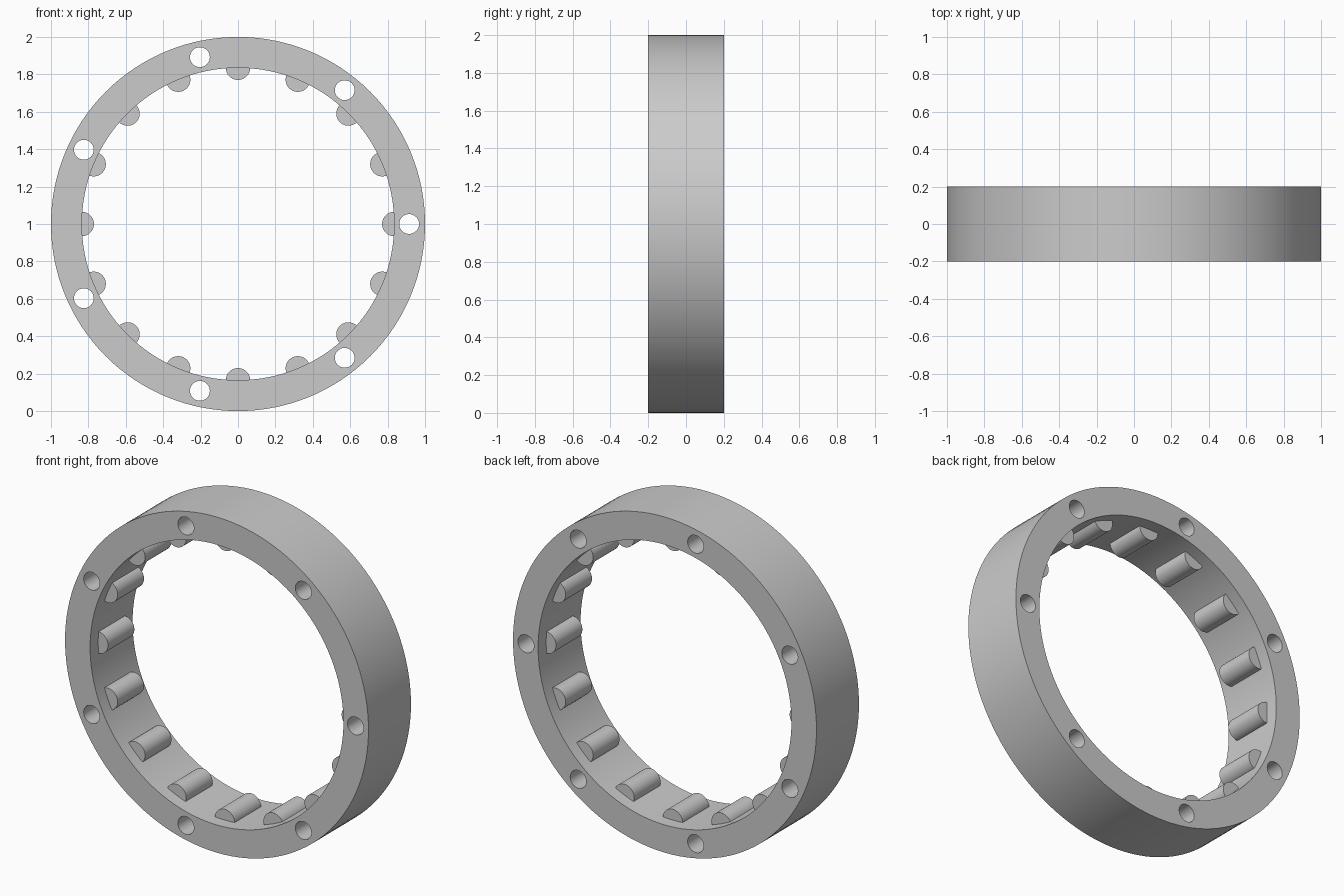
import bpy
import bmesh
import math
from mathutils import Matrix, Vector

cube = bpy.data.objects.get("Cube")
if cube:
    bpy.data.objects.remove(cube, do_unlink=True)

OUTER, INNER, HALF_WIDTH = 1.0, 0.835, 0.2
HOLES, HOLE_ORBIT, HOLE_RADIUS = 7, 0.915, 0.053
RIBS, RIB_RADIUS, RIB_HALF_LENGTH = 16, 0.065, 0.124
CENTRE = Vector((0, 0, 1))

grey = bpy.data.materials.new("plain grey")
grey.use_nodes = True
colour = (0.6, 0.6, 0.6, 1)
grey.diffuse_color = colour
grey.node_tree.nodes["Principled BSDF"].inputs["Base Color"].default_value = colour


def make_object(name, bm):
    bmesh.ops.recalc_face_normals(bm, faces=bm.faces)
    mesh = bpy.data.meshes.new(name)
    bm.to_mesh(mesh)
    bm.free()
    mesh.materials.append(grey)
    obj = bpy.data.objects.new(name, mesh)
    bpy.context.collection.objects.link(obj)
    return obj


def select_only(obj):
    bpy.ops.object.select_all(action="DESELECT")
    obj.select_set(True)
    bpy.context.view_layer.objects.active = obj


def extrude_outline(bm, points, half):
    """Solid from an (x, z) outline, running from -half to half along y."""
    face = bm.faces.new([bm.verts.new((x, -half, z)) for x, z in points])
    result = bmesh.ops.extrude_face_region(bm, geom=[face], use_keep_orig=True)
    verts = [v for v in result["geom"] if isinstance(v, bmesh.types.BMVert)]
    bmesh.ops.translate(bm, verts=verts, vec=(0, 2 * half, 0))


def arc(cx, cz, radius, start, end, steps):
    angles = [start + (end - start) * i / steps for i in range(steps + 1)]
    return [(cx + radius * math.cos(a), cz + radius * math.sin(a)) for a in angles]


# Ring: rectangular section spun about the y axis
bm = bmesh.new()
section = [(r, y) for r, y in ((INNER, -HALF_WIDTH), (OUTER, -HALF_WIDTH),
                               (OUTER, HALF_WIDTH), (INNER, HALF_WIDTH))]
verts = [bm.verts.new((r, y, 0)) for r, y in section]
edges = [bm.edges.new((verts[i], verts[(i + 1) % 4])) for i in range(4)]
bmesh.ops.spin(bm, geom=verts + edges, cent=(0, 0, 0), axis=(0, 1, 0),
               angle=math.tau, steps=128, use_merge=True)
bmesh.ops.remove_doubles(bm, verts=bm.verts, dist=0.0001)
bmesh.ops.translate(bm, verts=bm.verts, vec=CENTRE)
ring = make_object("ring", bm)

# Bolt holes cut through the ring
bm = bmesh.new()
for i in range(HOLES):
    a = math.tau * i / HOLES
    circle = arc(HOLE_ORBIT * math.cos(a), 1 + HOLE_ORBIT * math.sin(a),
                 HOLE_RADIUS, 0, math.tau, 32)[:-1]
    extrude_outline(bm, circle, 0.3)
cutter = make_object("hole_cutter", bm)
cutter.hide_render = True
cut = ring.modifiers.new("bolt holes", "BOOLEAN")
cut.operation = "DIFFERENCE"
cut.solver = "EXACT"
cut.object = cutter
select_only(ring)
bpy.ops.object.modifier_apply(modifier=cut.name)
bpy.data.objects.remove(cutter, do_unlink=True)

# Half-round ribs around the bore, slightly sunk into the wall
profile = arc(INNER, 0, RIB_RADIUS, math.pi / 2, 1.5 * math.pi, 20)
profile += [(INNER + 0.01, -RIB_RADIUS), (INNER + 0.01, RIB_RADIUS)]
ribs = []
for i in range(RIBS):
    bm = bmesh.new()
    extrude_outline(bm, profile, RIB_HALF_LENGTH)
    turn = Matrix.Translation(CENTRE) @ Matrix.Rotation(math.tau * i / RIBS, 4, "Y")
    bmesh.ops.transform(bm, matrix=turn, verts=bm.verts)
    ribs.append(make_object(f"inner_rib_{i + 1}", bm))

for obj in [ring] + ribs:
    select_only(obj)
    bpy.ops.object.shade_smooth_by_angle(angle=math.radians(30))
